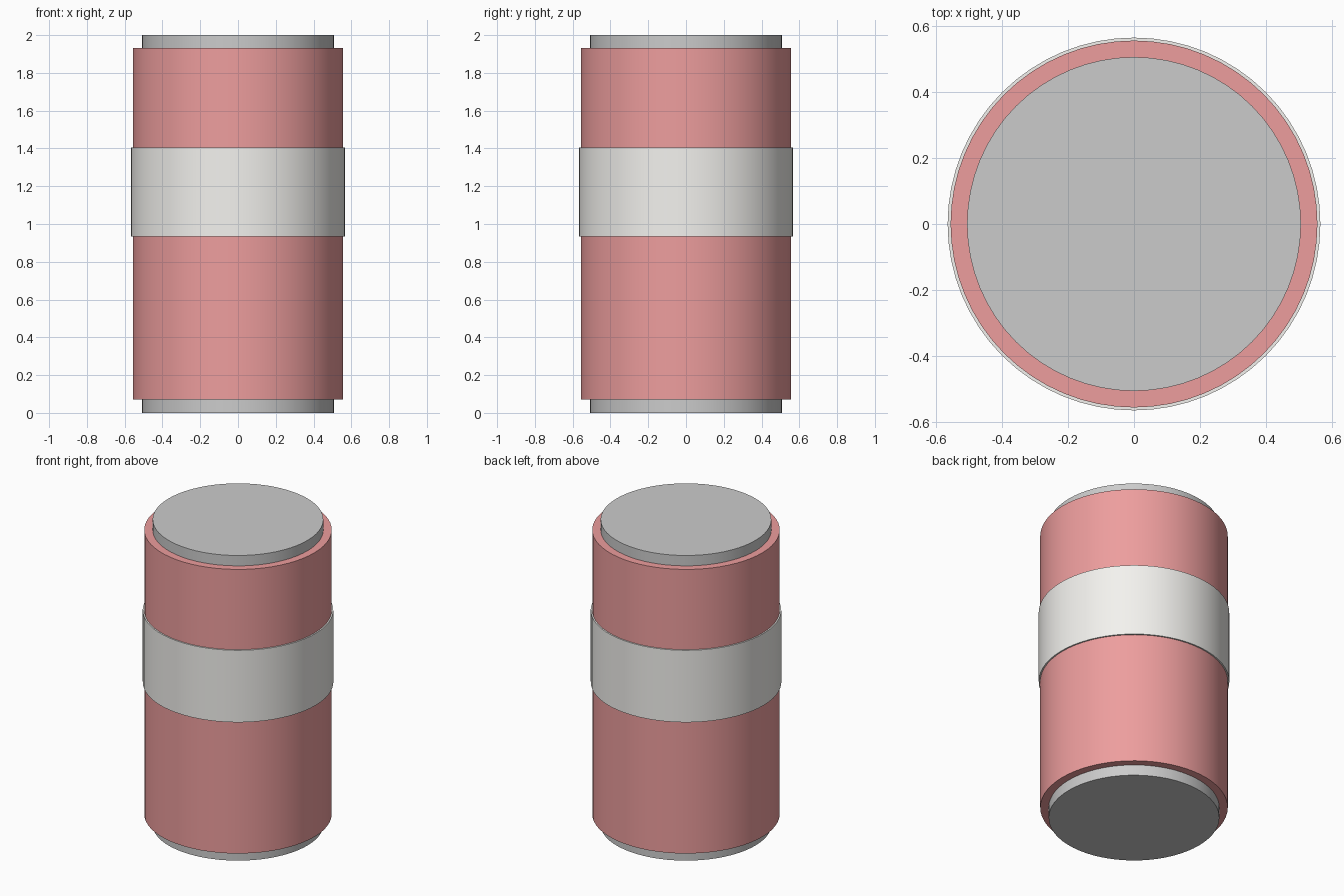
import bpy
import math

if "Cube" in bpy.data.objects:
    bpy.data.objects.remove(bpy.data.objects["Cube"])


def material(name, color):
    mat = bpy.data.materials.new(name)
    mat.diffuse_color = color
    mat.use_nodes = True
    mat.node_tree.nodes["Principled BSDF"].inputs["Base Color"].default_value = mat.diffuse_color
    return mat


def drum(name, radius, z0, z1, mat=None):
    bpy.ops.mesh.primitive_cylinder_add(
        vertices=64, radius=radius, depth=z1 - z0,
        location=(0, 0, (z0 + z1) / 2))
    obj = bpy.context.object
    obj.name = name
    if mat:
        obj.data.materials.append(mat)
    bpy.ops.object.shade_smooth_by_angle(angle=math.radians(30))
    return obj


red = material("red_paint", (0.85, 0.34, 0.34, 1))
cream = material("label_paper", (0.9, 0.89, 0.86, 1))

# Metal core whose ends show as the top and bottom rims
drum("metal_core", 0.507, 0.0, 2.0)

# Painted can body
drum("can_body", 0.557, 0.07, 1.932, red)

# Slightly raised label band
drum("label_band", 0.566, 0.934, 1.406, cream)
